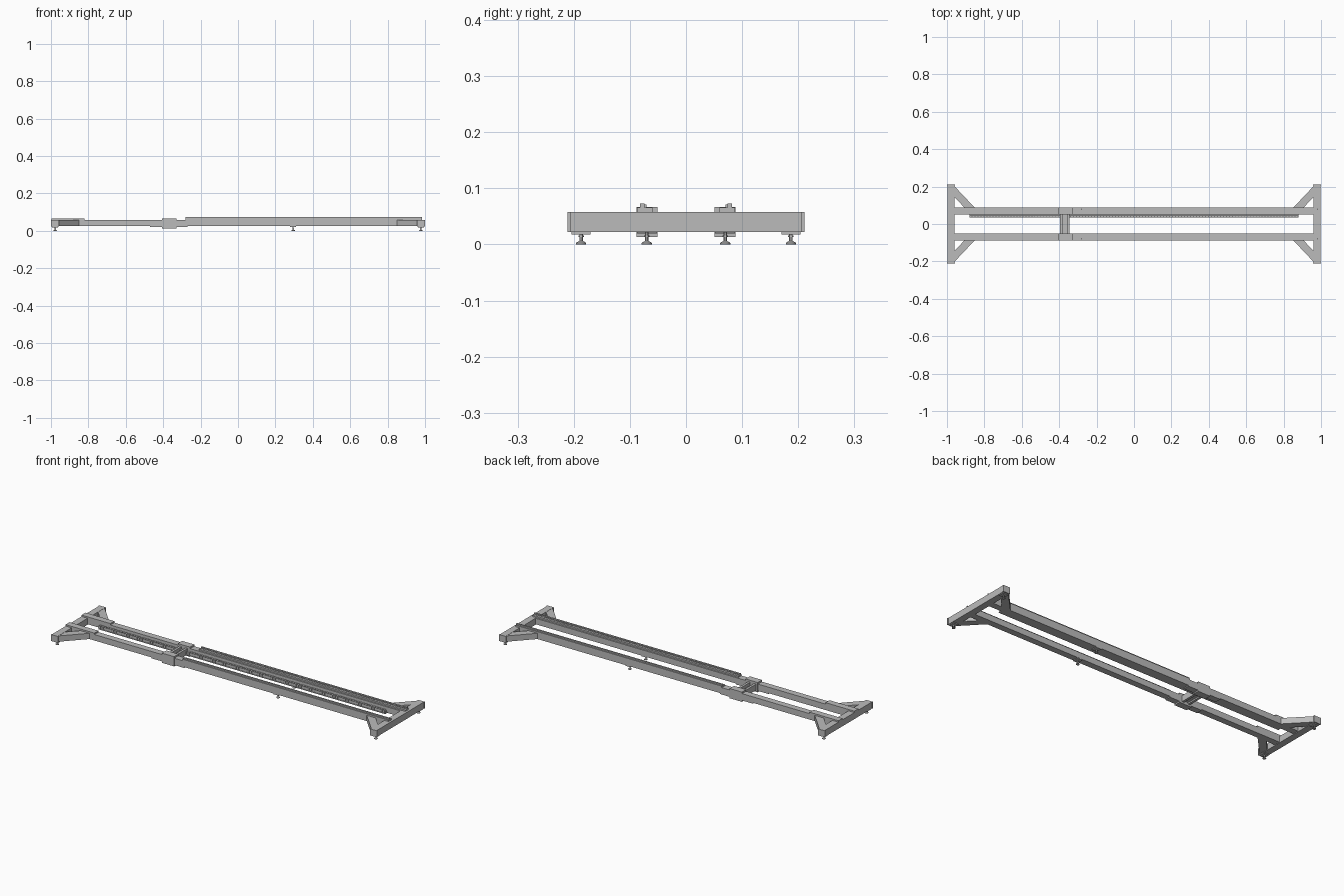
import bpy, bmesh
from mathutils import Matrix, Vector

cube = bpy.data.objects.get("Cube")
if cube:
    bpy.data.objects.remove(cube, do_unlink=True)

grey = bpy.data.materials.new("machine_grey")
grey.use_nodes = True
colour = (0.5, 0.5, 0.5, 1)
grey.diffuse_color = colour
grey.node_tree.nodes["Principled BSDF"].inputs["Base Color"].default_value = colour


def finish(name, bm, smooth=False):
    bmesh.ops.recalc_face_normals(bm, faces=bm.faces)
    mesh = bpy.data.meshes.new(name)
    bm.to_mesh(mesh)
    bm.free()
    mesh.materials.append(grey)
    ob = bpy.data.objects.new(name, mesh)
    bpy.context.collection.objects.link(ob)
    if smooth:
        bpy.ops.object.select_all(action="DESELECT")
        ob.select_set(True)
        bpy.context.view_layer.objects.active = ob
        bpy.ops.object.shade_smooth_by_angle()
    return ob


def add_box(bm, x, y, z):
    centre = Vector([(a + b) / 2 for a, b in (x, y, z)])
    size = [abs(b - a) for a, b in (x, y, z)]
    m = Matrix.Translation(centre) @ Matrix.Diagonal((*size, 1))
    bmesh.ops.create_cube(bm, size=1, matrix=m)


def box(name, x, y, z):
    bm = bmesh.new()
    add_box(bm, x, y, z)
    return finish(name, bm)


def prism(name, points, z0, z1):
    bm = bmesh.new()
    face = bm.faces.new([bm.verts.new((x, y, z0)) for x, y in points])
    new = bmesh.ops.extrude_face_region(bm, geom=[face])["geom"]
    top = [v for v in new if isinstance(v, bmesh.types.BMVert)]
    bmesh.ops.translate(bm, verts=top, vec=(0, 0, z1 - z0))
    return finish(name, bm)


def foot(name, x, y, top):
    # Mounting plate, threaded stem, lock nut and tapered pad
    bm = bmesh.new()
    add_box(bm, (x - 0.016, x + 0.016), (y - 0.017, y + 0.017), (top - 0.004, top))
    for r1, r2, z0, z1, n in ((0.009, 0.009, 0, 0.003, 16), (0.009, 0.004, 0.003, 0.006, 16),
                              (0.003, 0.003, 0.006, top, 12), (0.005, 0.005, 0.013, 0.016, 6)):
        bmesh.ops.create_cone(bm, cap_ends=True, segments=n, radius1=r1, radius2=r2, depth=z1 - z0,
                              matrix=Matrix.Translation((x, y, (z0 + z1) / 2)))
    finish(name, bm, True)


# End frames: cross beams, caps, diagonal braces and feet
for sx, end in ((-1, "right"), (1, "left")):
    box(end + "_cross_beam", (sx * 0.96, sx * 0.997), (-0.207, 0.207), (0.022, 0.058))
    for sy, side in ((-1, "front"), (1, "back")):
        tag = end + "_" + side
        box(tag + "_end_cap", (sx * 0.957, sx), (sy * 0.205, sy * 0.211), (0.022, 0.058))
        prism(tag + "_brace", [(sx * x, sy * y) for x, y in
              ((0.961, 0.203), (0.85, 0.086), (0.905, 0.086), (0.961, 0.145))], 0.025, 0.057)
        foot(tag + "_foot", sx * 0.978, sy * 0.187, 0.022)

# Long side beams with everything they carry
for s, side in ((-1, "front"), (1, "back")):
    width = (s * 0.052, s * 0.087)
    box(side + "_long_beam", (-0.962, 0.962), width, (0.025, 0.058))
    box(side + "_end_plate", (-0.997, -0.82), width, (0.058, 0.066))
    box(side + "_rail_base", (-0.28, 0.985), (s * 0.06, s * 0.087), (0.058, 0.066))
    foot(side + "_middle_foot", 0.295, s * 0.07, 0.025)

    # Guide rail with a row of rack teeth
    bm = bmesh.new()
    add_box(bm, (-0.28, 0.985), (s * 0.074, s * 0.082), (0.066, 0.073))
    for i in range(125):
        x = -0.275 + i * 0.01
        add_box(bm, (x, x + 0.005), (s * 0.0705, s * 0.075), (0.066, 0.0715))
    finish(side + "_guide_rail", bm)

    # Splice sleeve clamped round the beam
    box(side + "_sleeve_top", (-0.405, -0.33), width, (0.058, 0.067))
    box(side + "_sleeve_bottom", (-0.405, -0.33), width, (0.013, 0.025))
    box(side + "_splice_plate", (-0.47, -0.27), width, (0.02, 0.026))
    for inner, y in (("inner", 0.0505), ("outer", 0.0865)):
        box(side + "_sleeve_" + inner, (-0.405, -0.33), (s * y, s * (y + 0.002)), (0.013, 0.067))

# Cross ties joining the sleeves
box("tie_plate", (-0.395, -0.345), (-0.053, 0.053), (0.03, 0.038))
for i, x in enumerate((-0.395, -0.358)):
    box("tie_bar_%d" % (i + 1), (x, x + 0.013), (-0.053, 0.053), (0.022, 0.056))

# Segmented cable chain beside the back beam, on a tray
box("cable_tray", (-0.88, 0.88), (0.034, 0.052), (0.025, 0.029))
bm = bmesh.new()
for i in range(110):
    x = -0.88 + i * 0.016
    add_box(bm, (x, x + 0.011), (0.036, 0.049), (0.029, 0.044))
add_box(bm, (-0.88, 0.88), (0.038, 0.047), (0.029, 0.041))
finish("cable_chain", bm)
